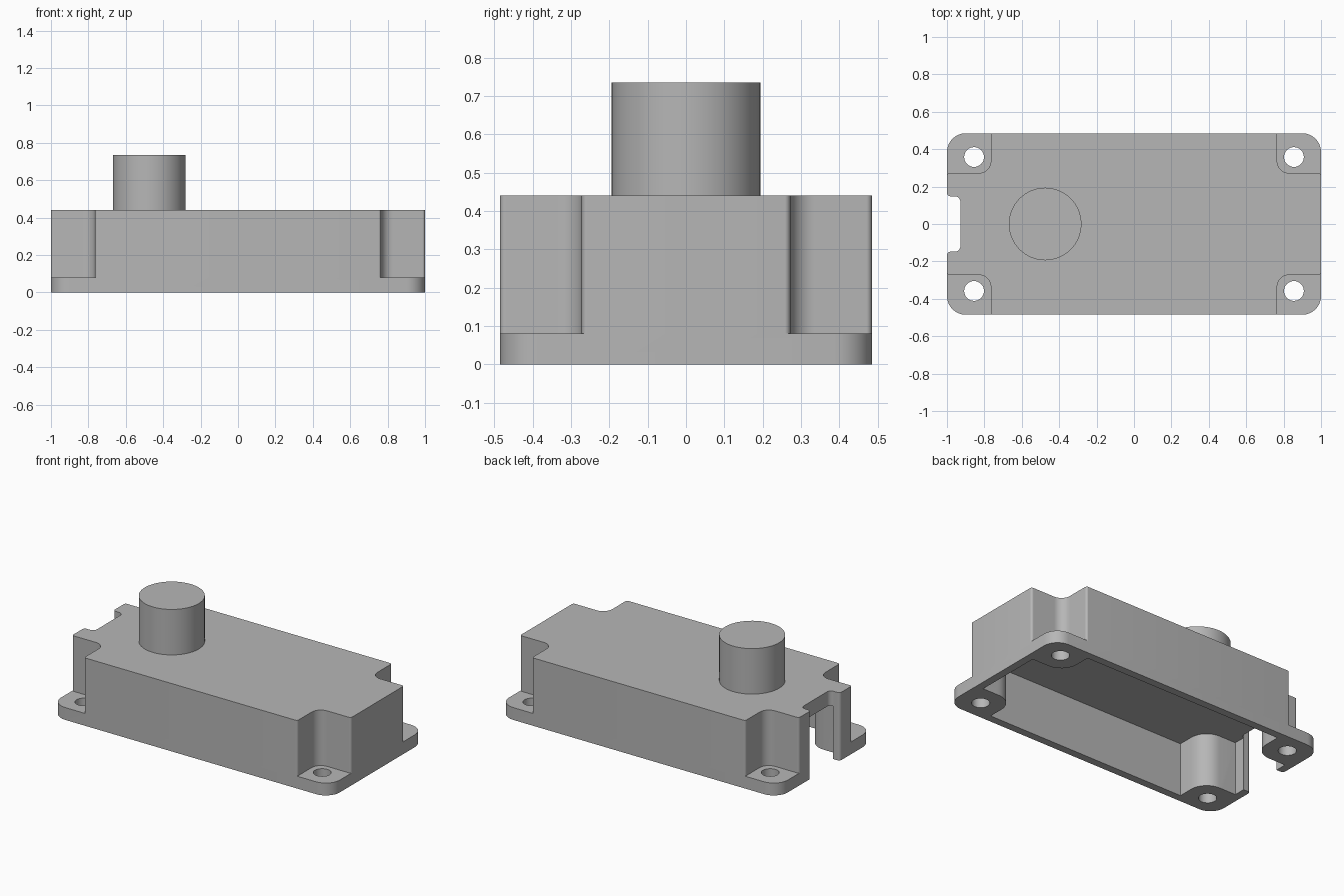
import bpy
import bmesh
import math
from mathutils import Vector

if "Cube" in bpy.data.objects:
    bpy.data.objects.remove(bpy.data.objects["Cube"], do_unlink=True)

grey = bpy.data.materials.new("light_grey")
grey.use_nodes = True
colour = (0.47, 0.47, 0.47, 1)
grey.diffuse_color = colour
grey.node_tree.nodes["Principled BSDF"].inputs["Base Color"].default_value = colour


def rounded(corners, steps=8):
    """Round the right-angled corners of an outline given as (x, y, radius)."""
    points = []
    for i, (x, y, r) in enumerate(corners):
        p = Vector((x, y))
        if r == 0:
            points.append(p)
            continue
        u = (Vector(corners[i - 1][:2]) - p).normalized() * r
        v = (Vector(corners[(i + 1) % len(corners)][:2]) - p).normalized() * r
        for k in range(steps + 1):
            a = math.pi / 2 * k / steps
            points.append(p + u + v - v * math.cos(a) - u * math.sin(a))
    return points


def circle(cx, cy, r, count):
    turn = math.tau / count
    return [Vector((cx + r * math.cos(turn * i), cy + r * math.sin(turn * i)))
            for i in range(count)]


def prism(name, outline, bottom, top):
    bm = bmesh.new()
    face = bm.faces.new([bm.verts.new((p.x, p.y, bottom)) for p in outline])
    new = bmesh.ops.extrude_face_region(bm, geom=[face])["geom"]
    for v in new:
        if isinstance(v, bmesh.types.BMVert):
            v.co.z = top
    bmesh.ops.recalc_face_normals(bm, faces=bm.faces)
    mesh = bpy.data.meshes.new(name)
    bm.to_mesh(mesh)
    bm.free()
    mesh.materials.append(grey)
    obj = bpy.data.objects.new(name, mesh)
    bpy.context.collection.objects.link(obj)
    return obj


def activate(obj):
    bpy.ops.object.select_all(action="DESELECT")
    obj.select_set(True)
    bpy.context.view_layer.objects.active = obj


def cut(target, cutter):
    cutter.hide_render = True
    mod = target.modifiers.new("cut", "BOOLEAN")
    mod.operation = "DIFFERENCE"
    mod.solver = "EXACT"
    mod.object = cutter
    activate(target)
    bpy.ops.object.modifier_apply(modifier=mod.name)
    bpy.data.objects.remove(cutter, do_unlink=True)


def quadrants():
    return [(sx, sy) for sx in (1, -1) for sy in (1, -1)]


# Main dimensions
LX, LY, TOP, FLANGE = 1.0, 0.485, 0.44, 0.08
PX, PY, WALL, EPS = 0.765, 0.272, 0.05, 0.0002

# Housing block with rounded vertical corners
housing = prism("housing", rounded([(LX, LY, 0.1), (-LX, LY, 0.1),
                                    (-LX, -LY, 0.1), (LX, -LY, 0.1)]), 0, TOP)

# Corner pockets above the mounting flange, and the screw holes
pocket = [(0.6, 0.6, 0), (0.6, LY + EPS, 0), (PX, LY + EPS, 0.015), (PX, PY, 0.065),
          (LX + EPS, PY, 0.015), (LX + EPS, 0.2, 0), (1.1, 0.2, 0), (1.1, 0.6, 0)]
for sx, sy in quadrants():
    shape = [(x * sx, y * sy, r) for x, y, r in pocket]
    cut(housing, prism("pocket", rounded(shape), FLANGE, 0.6))
    cut(housing, prism("hole", circle(0.855 * sx, 0.358 * sy, 0.053, 32), -0.1, 0.2))

# Cavity open at the bottom, following the pockets at wall distance
corner = [(LX - WALL, PY - WALL, 0), (PX - WALL, PY - WALL, 0.115),
          (PX - WALL, LY - WALL, 0)]
outline = []
for sx, sy in [(1, 1), (-1, 1), (-1, -1), (1, -1)]:
    order = corner if sx * sy > 0 else corner[::-1]
    outline += [(x * sx, y * sy, r) for x, y, r in order]
cut(housing, prism("cavity", rounded(outline), -0.1, 0.345))

# Cable slot through the end wall
half = [(-1.1, 0.2, 0), (-LX - EPS, 0.2, 0), (-LX - EPS, 0.148, 0.02), (-0.928, 0.148, 0.03)]
slot = half + [(x, -y, r) for x, y, r in reversed(half)]
cut(housing, prism("slot", rounded(slot), -0.1, 0.6))

# Output shaft
shaft = prism("shaft", circle(-0.475, 0, 0.194, 64), TOP, 0.735)

for obj in (housing, shaft):
    activate(obj)
    bpy.ops.object.shade_smooth_by_angle(angle=math.radians(30))
